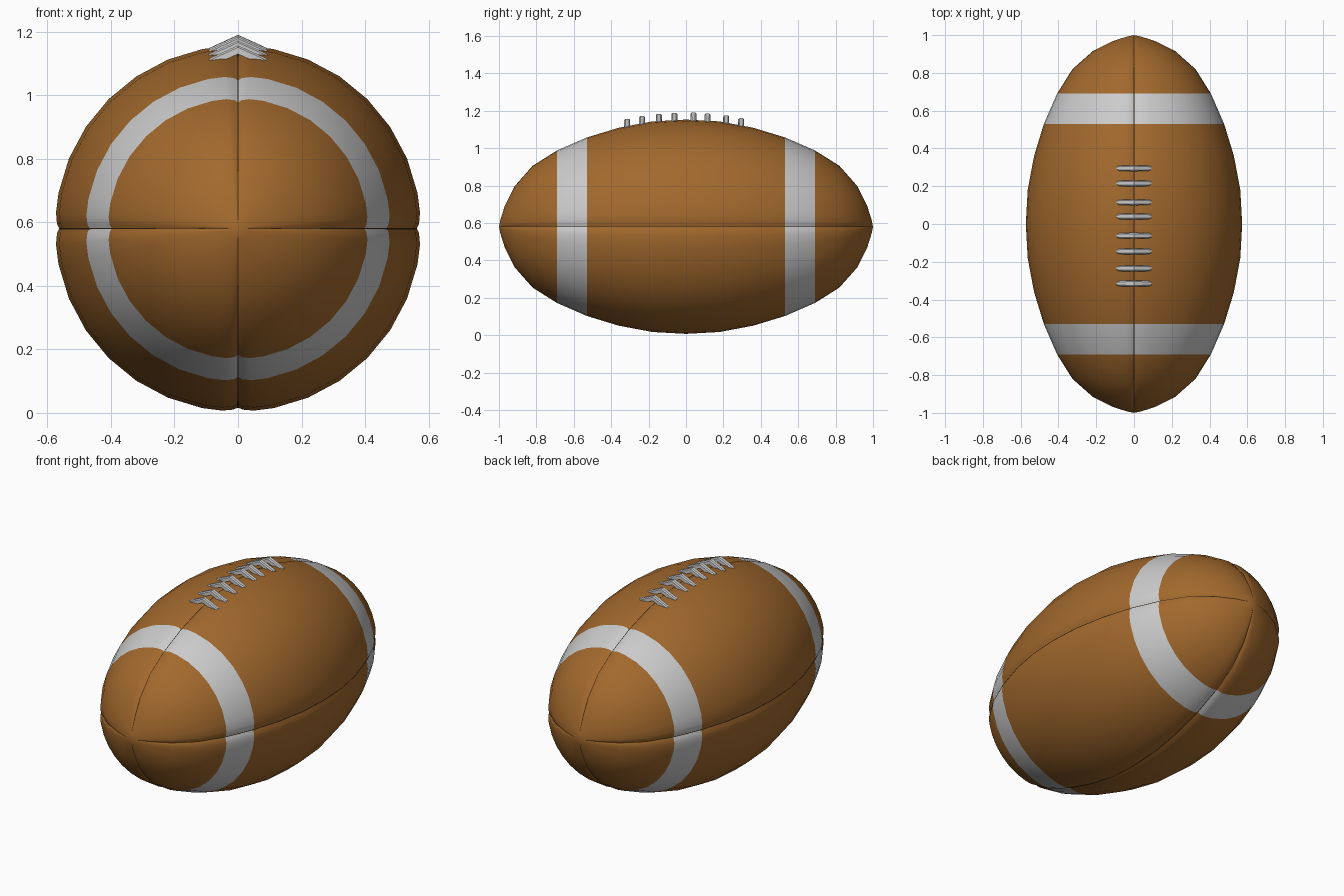
import bpy, bmesh
from math import sin, cos, radians

if "Cube" in bpy.data.objects:
    bpy.data.objects.remove(bpy.data.objects["Cube"])

ZC = 0.58
# half profile: (distance along y, radius)
HALF = [(0, .576), (.18, .566), (.36, .532), (.53, .48), (.69, .41),
        (.82, .328), (.915, .22), (.968, .115), (.993, .035)]
PROFILE = [(-y, r) for y, r in HALF[:0:-1]] + HALF


def material(name, rgb):
    m = bpy.data.materials.new(name)
    m.diffuse_color = (*rgb, 1)
    m.use_nodes = True
    m.node_tree.nodes["Principled BSDF"].inputs["Base Color"].default_value = m.diffuse_color
    return m


leather = material("leather", (.36, .14, .026))
white = material("white", (.75, .75, .75))
dark = material("seam_dark", (.03, .015, .006))


def add_object(name, bm, mats, angle):
    bmesh.ops.recalc_face_normals(bm, faces=bm.faces[:])
    me = bpy.data.meshes.new(name)
    bm.to_mesh(me)
    bm.free()
    ob = bpy.data.objects.new(name, me)
    bpy.context.collection.objects.link(ob)
    for m in mats:
        me.materials.append(m)
    bpy.ops.object.select_all(action='DESELECT')
    ob.select_set(True)
    bpy.context.view_layer.objects.active = ob
    bpy.ops.object.shade_smooth_by_angle(angle=radians(angle))
    return ob


def radius_at(y):
    y = abs(y)
    for (y0, r0), (y1, r1) in zip(HALF, HALF[1:]):
        if y <= y1:
            return r0 + (r1 - r0) * (y - y0) / (y1 - y0)


# ball body: four panels, with a sunken seam at each quarter turn
# each entry: (angle within the quarter, depth of the dent)
QUARTER = [(-.25, .012), (.25, .012), (1.5, .006), (5, .001)]
QUARTER += [(11.25 * k, 0) for k in range(1, 8)] + [(85, .001), (88.5, .006)]
SPOKES = [(radians(a + 90 * q), d) for q in range(4) for a, d in QUARTER]
N = len(SPOKES)

bm = bmesh.new()
rings = []
for y, r in PROFILE:
    ring = []
    for a, d in SPOKES:
        rr = r - min(d, d * r * 8)
        ring.append(bm.verts.new((rr * cos(a), y, ZC + rr * sin(a))))
    rings.append(ring)
for i in range(len(rings) - 1):
    mid = abs(PROFILE[i][0] + PROFILE[i + 1][0]) / 2
    for j in range(N):
        k = (j + 1) % N
        f = bm.faces.new((rings[i][j], rings[i][k], rings[i + 1][k], rings[i + 1][j]))
        if j % len(QUARTER) == 0:
            f.material_index = 2
        elif .53 < mid < .69:
            f.material_index = 1
for ring, y in ((rings[0], -1), (rings[-1], 1)):
    tip = bm.verts.new((0, y, ZC))
    for j in range(N):
        bm.faces.new((ring[j], ring[(j + 1) % N], tip))
add_object("ball_body", bm, [leather, white, dark], 50)

# laces: chevron bars lying across the top seam
PATH = [(-.092, -.042, .010), (-.075, -.034, .015), (0, 0, .016),
        (.075, -.034, .015), (.092, -.042, .010)]
for n, y in enumerate((-.315, -.235, -.145, -.062, .04, .115, .215, .295)):
    bm = bmesh.new()
    top = ZC + radius_at(y) + .036
    secs = []
    for x, dz, w in PATH:
        secs.append([bm.verts.new((x, y + sy * w, top + dz + z))
                     for sy, z in ((-1, -.027), (1, -.027), (1, -.006),
                                   (.6, 0), (-.6, 0), (-1, -.006))])
    for a, b in zip(secs, secs[1:]):
        for j in range(6):
            k = (j + 1) % 6
            bm.faces.new((a[j], a[k], b[k], b[j]))
    bm.faces.new(secs[0])
    bm.faces.new(secs[-1])
    add_object(f"lace_{n + 1}", bm, [white], 35)
